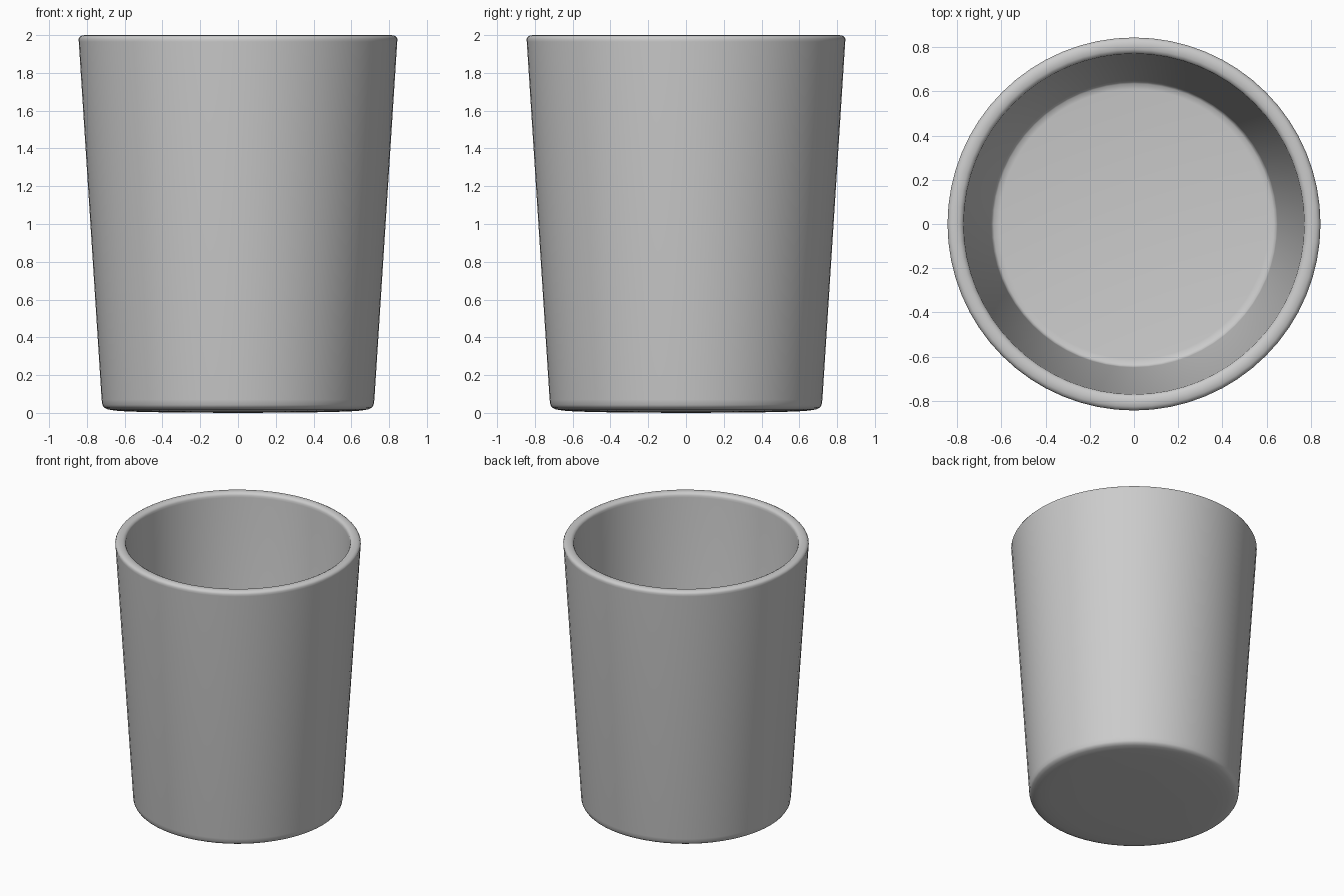
import bpy, bmesh, math

if "Cube" in bpy.data.objects:
    bpy.data.objects.remove(bpy.data.objects["Cube"])

SEGMENTS = 64

# Half section of the cup (radius, height), from the underside centre to the inside floor centre
profile = [
    (0.0, 0.0), (0.36, 0.002), (0.58, 0.007), (0.65, 0.012), (0.69, 0.019),
    (0.71, 0.029), (0.718, 0.042), (0.722, 0.07),              # rounded foot
    (0.843, 1.965), (0.844, 1.98), (0.838, 1.991), (0.826, 1.998),
    (0.808, 2.0), (0.79, 1.998), (0.777, 1.991), (0.771, 1.98), (0.77, 1.965),  # rim
    (0.649, 0.115), (0.645, 0.097), (0.635, 0.088), (0.61, 0.084), (0.0, 0.08),  # inside
]

clay = bpy.data.materials.new("plain grey")
clay.diffuse_color = (0.6, 0.6, 0.6, 1.0)
clay.use_nodes = True
clay.node_tree.nodes["Principled BSDF"].inputs["Base Color"].default_value = clay.diffuse_color

# Cup body: spin the section around z
bm = bmesh.new()
verts = [bm.verts.new((r, 0.0, z)) for r, z in profile]
edges = [bm.edges.new(pair) for pair in zip(verts, verts[1:])]
bmesh.ops.spin(bm, geom=verts + edges, cent=(0, 0, 0), axis=(0, 0, 1),
               angle=2 * math.pi, steps=SEGMENTS, use_merge=True)
bmesh.ops.remove_doubles(bm, verts=bm.verts, dist=0.0005)
bmesh.ops.recalc_face_normals(bm, faces=bm.faces)

mesh = bpy.data.meshes.new("cup")
bm.to_mesh(mesh)
bm.free()
mesh.materials.append(clay)
cup = bpy.data.objects.new("cup", mesh)
bpy.context.collection.objects.link(cup)

for poly in mesh.polygons:
    poly.use_smooth = True
